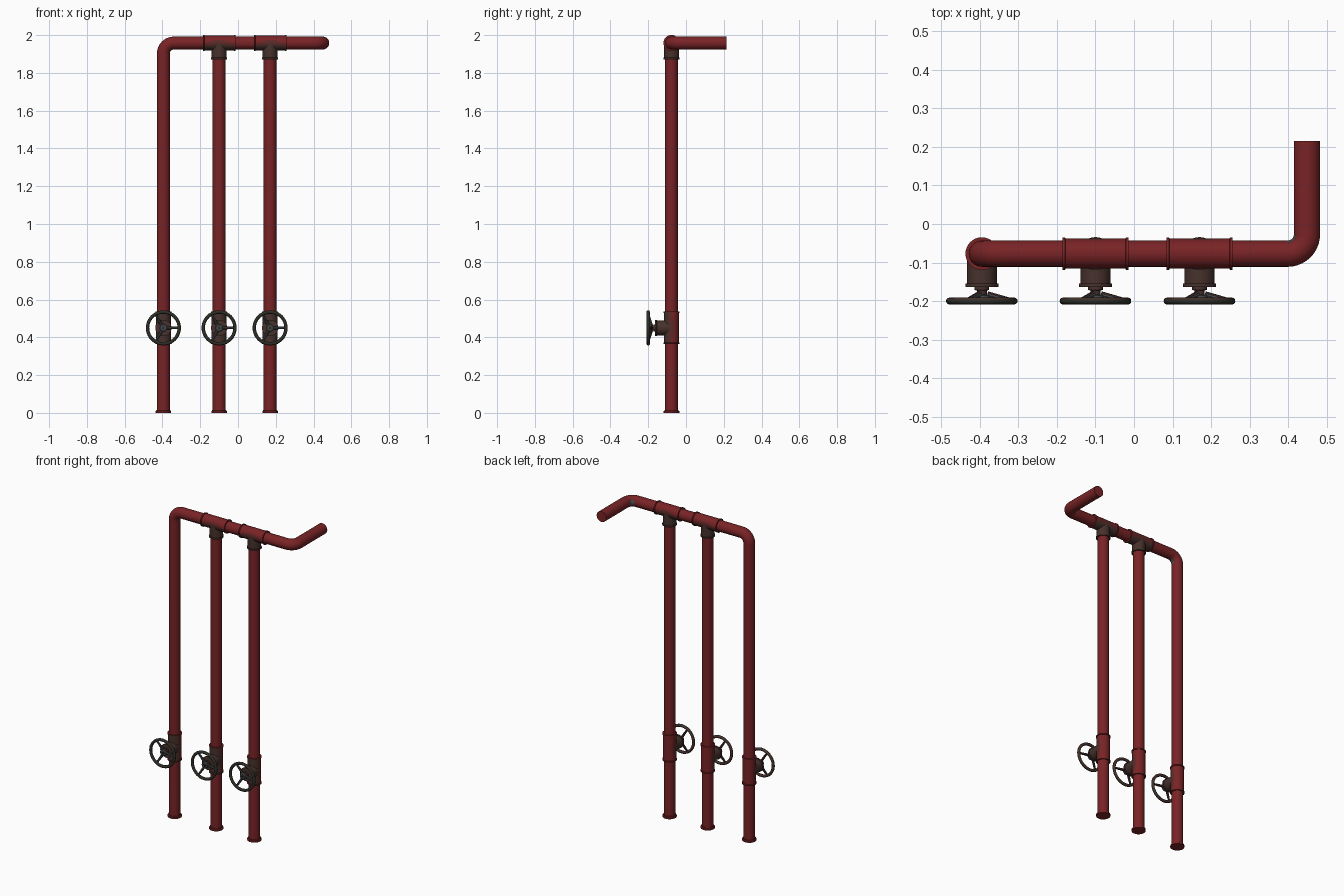
import bpy, bmesh, math
from mathutils import Vector, Matrix

if "Cube" in bpy.data.objects:
    bpy.data.objects.remove(bpy.data.objects["Cube"])

def material(name, rgb):
    m = bpy.data.materials.new(name)
    m.diffuse_color = (*rgb, 1)
    m.use_nodes = True
    m.node_tree.nodes["Principled BSDF"].inputs["Base Color"].default_value = m.diffuse_color
    return m

MATS = [material("red paint", (0.19, 0.017, 0.019)),
        material("worn red", (0.11, 0.023, 0.02)),
        material("brown rust", (0.062, 0.031, 0.025)),
        material("dark iron", (0.027, 0.028, 0.021)),
        material("grey steel", (0.075, 0.08, 0.085))]
RED, WORN, RUST, IRON, STEEL = range(5)

PY, TOP, R = -0.077, 1.958, 0.034      # pipe plane, header height, pipe radius
XS = (-0.395, -0.10, 0.17)             # riser positions
END_X, END_Y = 0.449, 0.215
VALVE_Z = 0.45

def finish(bm, name, paint):
    """Make an object; paint is a material index or a rule (centre, normal) -> index."""
    bmesh.ops.recalc_face_normals(bm, faces=bm.faces)
    bm.normal_update()
    for f in bm.faces:
        f.smooth = True
        f.material_index = paint(f.calc_center_median(), f.normal) if callable(paint) else paint
    me = bpy.data.meshes.new(name)
    bm.to_mesh(me)
    bm.free()
    for m in MATS:
        me.materials.append(m)
    me.set_sharp_from_angle(angle=math.radians(35))
    ob = bpy.data.objects.new(name, me)
    bpy.context.collection.objects.link(ob)
    return ob

def skin(bm, rings, closed=False):
    n = len(rings[0])
    pairs = list(zip(rings, rings[1:])) + ([(rings[-1], rings[0])] if closed else [])
    for a, b in pairs:
        for i in range(n):
            j = (i + 1) % n
            bm.faces.new((a[i], a[j], b[j], b[i]))
    if not closed:
        bm.faces.new(rings[0])
        bm.faces.new(rings[-1])

def lathe(name, profile, origin, axis, paint, seg=32, closed=False):
    """Revolve (radius, height) points about an axis."""
    q = Vector((0, 0, 1)).rotation_difference(Vector(axis)).to_matrix()
    bm = bmesh.new()
    rings = [[bm.verts.new(Vector(origin) + q @ Vector((r * math.cos(2 * math.pi * i / seg),
              r * math.sin(2 * math.pi * i / seg), h))) for i in range(seg)] for r, h in profile]
    skin(bm, rings, closed)
    return finish(bm, name, paint)

def sweep(name, path, radius, paint, seg=28):
    """Round tube along a path of points."""
    path = [Vector(p) for p in path]
    bm = bmesh.new()
    rings, prev, side = [], None, Vector((1, 0, 0))
    for i, p in enumerate(path):
        a = (p - path[i - 1]).normalized() if i else None
        b = (path[i + 1] - p).normalized() if i < len(path) - 1 else None
        t = ((a or b) + (b or a)).normalized()
        if prev:
            side = prev.rotation_difference(t) @ side
        side = (side - t * side.dot(t)).normalized()
        up = t.cross(side)
        rings.append([bm.verts.new(p + radius * (side * math.cos(k * 2 * math.pi / seg)
                      + up * math.sin(k * 2 * math.pi / seg))) for k in range(seg)])
        prev = t
    skin(bm, rings)
    return finish(bm, name, paint)

def bend(corner, d_in, d_out, r, n=10):
    c, d_in, d_out = Vector(corner), Vector(d_in), Vector(d_out)
    centre = c - d_in * r + d_out * r
    pts = [centre - d_out * r * math.cos(k * math.pi / 2 / n) + d_in * r * math.sin(k * math.pi / 2 / n)
           for k in range(n + 1)]
    return pts, centre

def tee(name, origin, run, branch):
    """Flanged tee, rusty towards its branch."""
    o, run, branch = Vector(origin), Vector(run), Vector(branch)
    def paint(c, n):
        s = n.dot(branch) - 0.3 * abs((c - o).dot(run)) / 0.086
        return RUST if s > 0.2 else WORN if s > -0.3 else RED
    half = [(0.0425, 0.086), (0.0425, 0.079), (0.039, 0.078), (0.039, 0.055), (0.039, 0.03)]
    lathe(name + "_body", half + [(r, -h) for r, h in reversed(half)], o, run, paint)
    lathe(name + "_branch", [(0.039, 0.0), (0.039, 0.077), (0.043, 0.078), (0.043, 0.086)],
          o, branch, RUST)

# header pipe: left riser, elbow, header, elbow, outlet
arc1, c1 = bend((XS[0], PY, TOP), (0, 0, 1), (1, 0, 0), 0.055)
arc2, c2 = bend((END_X, PY, TOP), (1, 0, 0), (0, 1, 0), 0.05)
def pipe_paint(c, n):
    d = min((c - c1).length, (c - c2).length)
    return STEEL if d < 0.023 else WORN if d < 0.029 else RED
sweep("header_pipe", [(XS[0], PY, 0)] + arc1 + arc2 + [(END_X, END_Y, TOP)], R, pipe_paint)

# other two risers with tees into the header
for i, x in enumerate(XS[1:], 2):
    sweep(f"riser_pipe_{i}", [(x, PY, 0), (x, PY, TOP)], R, RED)
    tee(f"header_tee_{i}", (x, PY, TOP), (1, 0, 0), (0, 0, -1))

def hand_wheel(i, x):
    y0 = PY - 0.086
    o = Vector((x, -0.200, VALVE_Z))
    # stem, collar and hub
    lathe(f"valve_stem_{i}", [(0.019, -0.002), (0.019, 0.008), (0.013, 0.01), (0.013, 0.02),
          (0.021, 0.022), (0.021, 0.032), (0.016, 0.036)], (x, y0, VALVE_Z), (0, -1, 0),
          lambda c, n: STEEL if c.y < y0 - 0.02 else RUST, 20)
    lathe(f"hub_nut_{i}", [(0.009, 0.03), (0.009, 0.042)], (x, y0, VALVE_Z), (0, -1, 0), IRON, 6)
    # rim
    ring = [(0.084 + 0.009 * math.cos(k * math.pi / 6), 0.009 * math.sin(k * math.pi / 6))
            for k in range(12)]
    lathe(f"wheel_rim_{i}", ring, o, (0, -1, 0),
          lambda c, n: RUST if n.y > 0.3 else IRON, 40, closed=True)
    # three dished spokes
    for k in range(3):
        a = k * 2 * math.pi / 3
        d = Vector((math.cos(a), 0, math.sin(a)))
        start, end = o + d * 0.014 + Vector((0, 0.017, 0)), o + d * 0.082
        v = end - start
        lathe(f"wheel_spoke_{i}_{k + 1}", [(0.0085, 0), (0.006, v.length)], start, v.normalized(),
              lambda c, n: RUST if n.y > 0.3 else IRON if (c - o).length > 0.06 else STEEL, 10)

# foot collars and valves on every riser
for i, x in enumerate(XS, 1):
    lathe(f"foot_collar_{i}", [(0.0415, 0), (0.0415, 0.009), (0.037, 0.012), (0.037, 0.016)],
          (x, PY, 0), (0, 0, 1), RED)
    tee(f"valve_{i}", (x, PY, VALVE_Z), (0, 0, 1), (0, -1, 0))
    hand_wheel(i, x)
